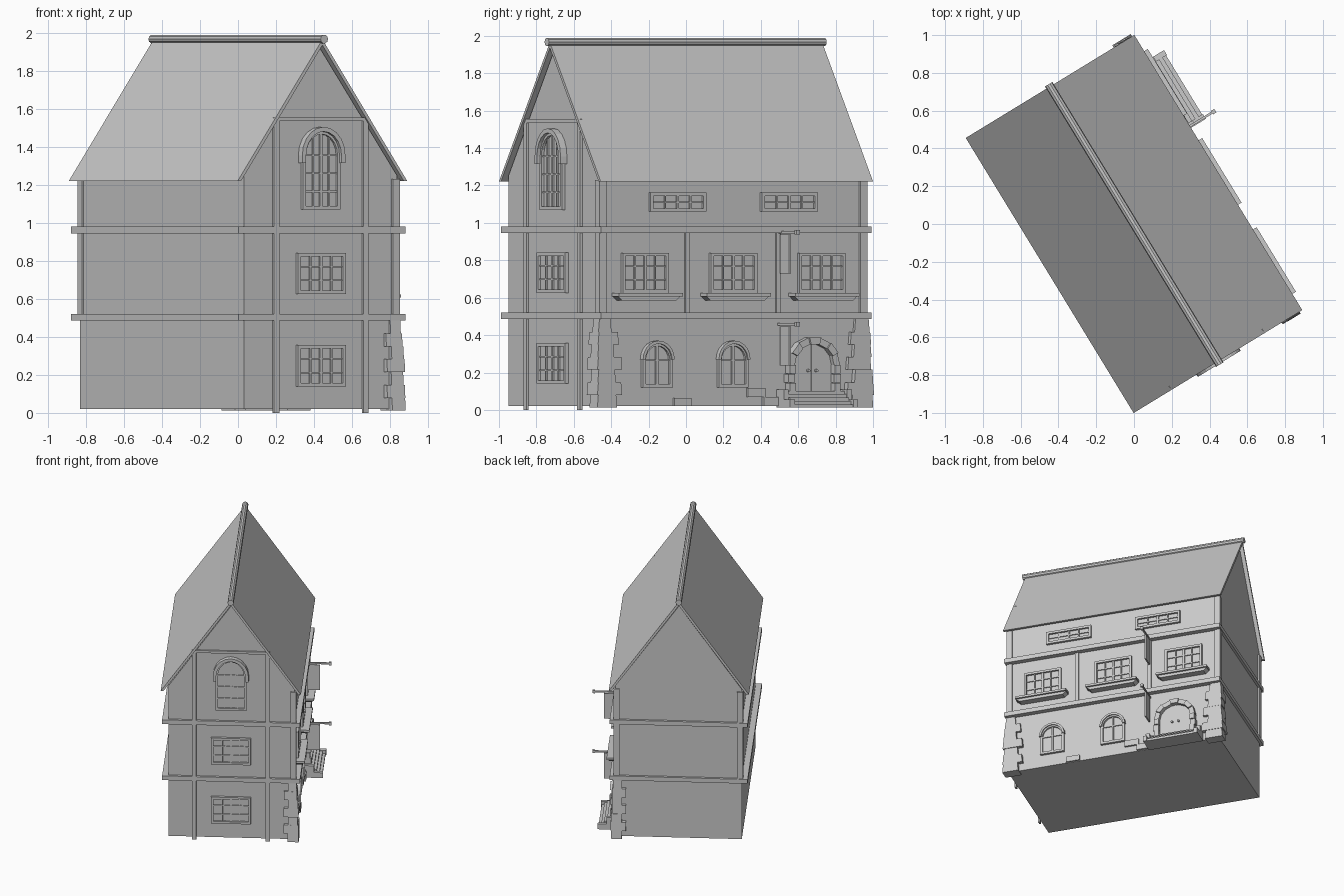
import bpy, bmesh, math, random
from mathutils import Matrix

random.seed(4)
cube = bpy.data.objects.get("Cube")
if cube:
    bpy.data.objects.remove(cube, do_unlink=True)

grey = bpy.data.materials.new("plain grey")
grey.use_nodes = True
COLOUR = (0.588, 0.588, 0.588, 1)
grey.diffuse_color = COLOUR
grey.node_tree.nodes["Principled BSDF"].inputs["Base Color"].default_value = COLOUR

# House frame: long facade faces local -y, then the whole house is turned
L, W = 0.827, 0.475
TURN = Matrix.Rotation(math.radians(121.4), 4, 'Z')
FACADE = TURN @ Matrix.Translation((0, -W, 0))
GABLE = TURN @ Matrix.Translation((-L, 0, 0)) @ Matrix.Rotation(math.radians(-90), 4, 'Z')


def part(name, frame, pieces):
    """One object from pieces (outline of (s, z) points, outward depth from, to)."""
    bm = bmesh.new()
    for outline, d0, d1 in pieces:
        back = [bm.verts.new((s, -d0, z)) for s, z in outline]
        front = [bm.verts.new((s, -d1, z)) for s, z in outline]
        bm.faces.new(back)
        bm.faces.new(front)
        for i in range(len(outline)):
            j = (i + 1) % len(outline)
            bm.faces.new((back[i], back[j], front[j], front[i]))
    bmesh.ops.recalc_face_normals(bm, faces=bm.faces)
    mesh = bpy.data.meshes.new(name)
    bm.to_mesh(mesh)
    bm.free()
    mesh.materials.append(grey)
    obj = bpy.data.objects.new(name, mesh)
    obj.matrix_world = frame
    bpy.context.collection.objects.link(obj)
    return obj


def box(s0, s1, z0, z1, d0, d1):
    return ([(s0, z0), (s1, z0), (s1, z1), (s0, z1)], d0, d1)


def arc(c, z, rx, rz, n=10):
    return [(c + rx * math.cos(math.pi * i / n), z + rz * math.sin(math.pi * i / n))
            for i in range(n + 1)]


def arch_ring(c, z, rx, rz, t, d, n=10, uneven=0):
    """Arch of wedge stones, with wall thickness t."""
    outer, inner = arc(c, z, rx, rz, n), arc(c, z, rx - t, rz - t, n)
    return [([outer[i], outer[i + 1], inner[i + 1], inner[i]], 0, d + uneven * (i % 2))
            for i in range(n)]


def window(name, frame, c, z0, z1, w, cols, rows, rise=0):
    h, t, d = w / 2, 0.018, 0.02
    spring = z1 - rise
    pieces = [box(c - h, c - h + t, z0, spring, 0, d), box(c + h - t, c + h, z0, spring, 0, d),
              box(c - h + t, c + h - t, z0, z0 + t, 0, d)]
    if rise:
        pane = [(c - h + t, z0)] + [(c + h - t, z0)] + arc(c, spring, h - t, rise - t)
        pieces += arch_ring(c, spring, h, rise, t, d)
    else:
        pane = box(c - h, c + h, z0, z1, 0, 0)[0]
        pieces.append(box(c - h + t, c + h - t, z1 - t, z1, 0, d))
    pieces.append((pane, 0, 0.004))
    # glazing bars, the middle one thicker
    for i in range(1, cols):
        u = 2 * i / cols - 1
        b = 0.007 if i * 2 == cols else 0.004
        top = spring + (rise - t) * math.sqrt(1 - u * u) if rise else z1 - t
        x = c + u * (h - t)
        pieces.append(box(x - b, x + b, z0 + t, top, 0, 0.014))
    for i in range(1, rows):
        z = z0 + (spring - z0) * i / rows if not rise else z0 + (spring - z0) * i / (rows - 1)
        pieces.append(box(c - h + t, c + h - t, z - 0.004, z + 0.004, 0, 0.012))
    part(name, frame, pieces)


# Body, roof and ridge
part("walls", GABLE, [([(-0.468, 0.02), (W, 0.02), (W, 1.25), (0, 1.92), (-0.468, 1.25)],
                       0, -2 * L)])
part("roof", GABLE, [([(k * 0.523, 1.22), (0, 1.965), (0, 1.935), (k * 0.502, 1.22)],
                      0.026, -2 * L - 0.026) for k in (-1, 1)])
ridge = [(0.023 * math.cos(math.pi * i / 5), 1.967 + 0.023 * math.sin(math.pi * i / 5))
         for i in range(10)]
part("ridge_roll", GABLE, [(ridge, 0.045, -2 * L - 0.04)])

# Floor bands around the house
part("floor_bands", GABLE, [box(-0.513, 0.516, z, z + 0.035, 0.019, -2 * L - 0.019)
                            for z in (0.485, 0.945)])

# Timber posts and beams
part("gable_timbers", GABLE, [box(s - 0.016, s + 0.016, 0, 1.54, 0, 0.014) for s in (-0.275, 0.275)]
     + [box(-0.29, 0.29, 1.535, 1.555, 0, 0.014)])
part("corner_posts", GABLE, [box(s - 0.022, s + 0.022, 0.5, 1.23, d + 0.022, d - 0.022)
                             for s, d in ((W - 0.01, -0.01), (W - 0.01, 0.01 - 2 * L),
                                          (-0.456, 0.01 - 2 * L))])
part("facade_posts", FACADE, [box(s - 0.014, s + 0.014, 0.52, 0.945, 0, 0.012)
                              for s in (-0.285, 0.285)])

# Rectangular windows
for i, z in enumerate((0.14, 0.625)):
    window(f"gable_window_{i + 1}", GABLE, 0, z, z + 0.217, 0.296, 4, 3)
for i, s in enumerate((-0.553, 0, 0.553)):
    window(f"facade_window_{i + 1}", FACADE, s, 0.625, 0.84, 0.29, 4, 3)
    part(f"window_ledge_{i + 1}", FACADE, [
        ([(s - 0.17, 0.585), (s + 0.17, 0.585), (s + 0.195, 0.607), (s - 0.195, 0.607)], 0, 0.055),
        box(s - 0.2, s + 0.2, 0.607, 0.624, 0, 0.07)])
for i, s in enumerate((-0.348, 0.35)):
    window(f"attic_window_{i + 1}", FACADE, s, 1.06, 1.162, 0.35, 4, 2)

# Arched windows with hoods
window("gable_arched_window", GABLE, 0, 1.07, 1.485, 0.23, 4, 4, 0.13)
part("gable_window_hood", GABLE, arch_ring(0, 1.355, 0.133, 0.15, 0.024, 0.04)
     + [box(k * 0.121 - 0.012, k * 0.121 + 0.012, 1.315, 1.355, 0, 0.04) for k in (-1, 1)])
for i, s in enumerate((-0.478, -0.003)):
    window(f"ground_window_{i + 1}", FACADE, s, 0.12, 0.36, 0.187, 2, 2, 0.094)
    part(f"ground_window_hood_{i + 1}", FACADE, arch_ring(s, 0.27, 0.099, 0.1, 0.016, 0.03))

# Double door with stone surround
DOOR = 0.49
door_shape = [(DOOR - 0.13, 0.1), (DOOR + 0.13, 0.1)] + arc(DOOR, 0.24, 0.13, 0.12)
part("door", FACADE, [(door_shape, 0, 0.012), box(DOOR - 0.004, DOOR + 0.004, 0.1, 0.35, 0, 0.017)])
surround = arch_ring(DOOR, 0.24, 0.16, 0.15, 0.037, 0.04, 7, 0.012)
for k in (-1, 1):
    for i in range(3):
        wide = 0.165 if i % 2 else 0.158
        a, b = sorted((DOOR + k * 0.122, DOOR + k * wide))
        surround.append(box(a, b, 0.1 + i * 0.047, 0.145 + i * 0.047, 0, 0.05 - 0.008 * (i % 2)))
part("door_surround", FACADE, surround)
part("door_knobs", FACADE, [(arc(DOOR + k * 0.025, 0.21, 0.008, 0.008, 6)
                             + arc(DOOR + k * 0.025, 0.21, -0.008, -0.008, 6)[1:-1], 0, 0.028)
                            for k in (-1, 1)])

# Front steps with side kerbs
steps = [box(DOOR - 0.185, DOOR + 0.185, 0.012, 0.03 + 0.018 * i, 0, 0.135 - 0.021 * i)
         for i in range(5)]
for k in (-1, 1):
    s = DOOR + k * 0.198
    steps += [box(s - 0.015, s + 0.015, 0.012, 0.055, 0, 0.14),
              box(s - 0.015, s + 0.015, 0.055, 0.11, 0, 0.075)]
part("front_steps", FACADE, steps)

# Corner stones, wider towards the ground
for name, k in (("front_corner_stones", -1), ("back_corner_stones", 1)):
    stones = []
    for i in range(7):
        z = 0.012 + i * 0.0676
        out = 0.034 - 0.003 * i + random.uniform(-0.005, 0.005)
        reach = (0.12 if i % 2 else 0.085) - 0.004 * i + random.uniform(0, 0.015)
        a, b = k * (L - reach), k * (L + out)
        lean = k * 0.006
        stones.append(([(a, z), (b + lean, z), (b, z + 0.0676), (a + lean, z + 0.0676)],
                       -0.05 - 0.03 * (i % 2), out))
    part(name, FACADE, stones)

# Loose wall stones
part("wall_stones", FACADE, [box(-0.37, -0.265, 0.022, 0.065, 0, 0.015),
                             box(0.09, 0.2, 0.07, 0.118, 0, 0.015),
                             box(0.185, 0.29, 0.022, 0.068, 0, 0.02)])

# Hanging signs on poles
for name, z in (("upper_sign", 0.95), ("lower_sign", 0.458)):
    s = 0.288
    part(name, FACADE, [box(s - 0.005, s + 0.005, z - 0.22, z - 0.012, 0.025, 0.12),
                        box(s - 0.006, s + 0.006, z - 0.006, z + 0.006, 0, 0.185),
                        box(s - 0.011, s + 0.011, z - 0.011, z + 0.011, 0.185, 0.205)])
